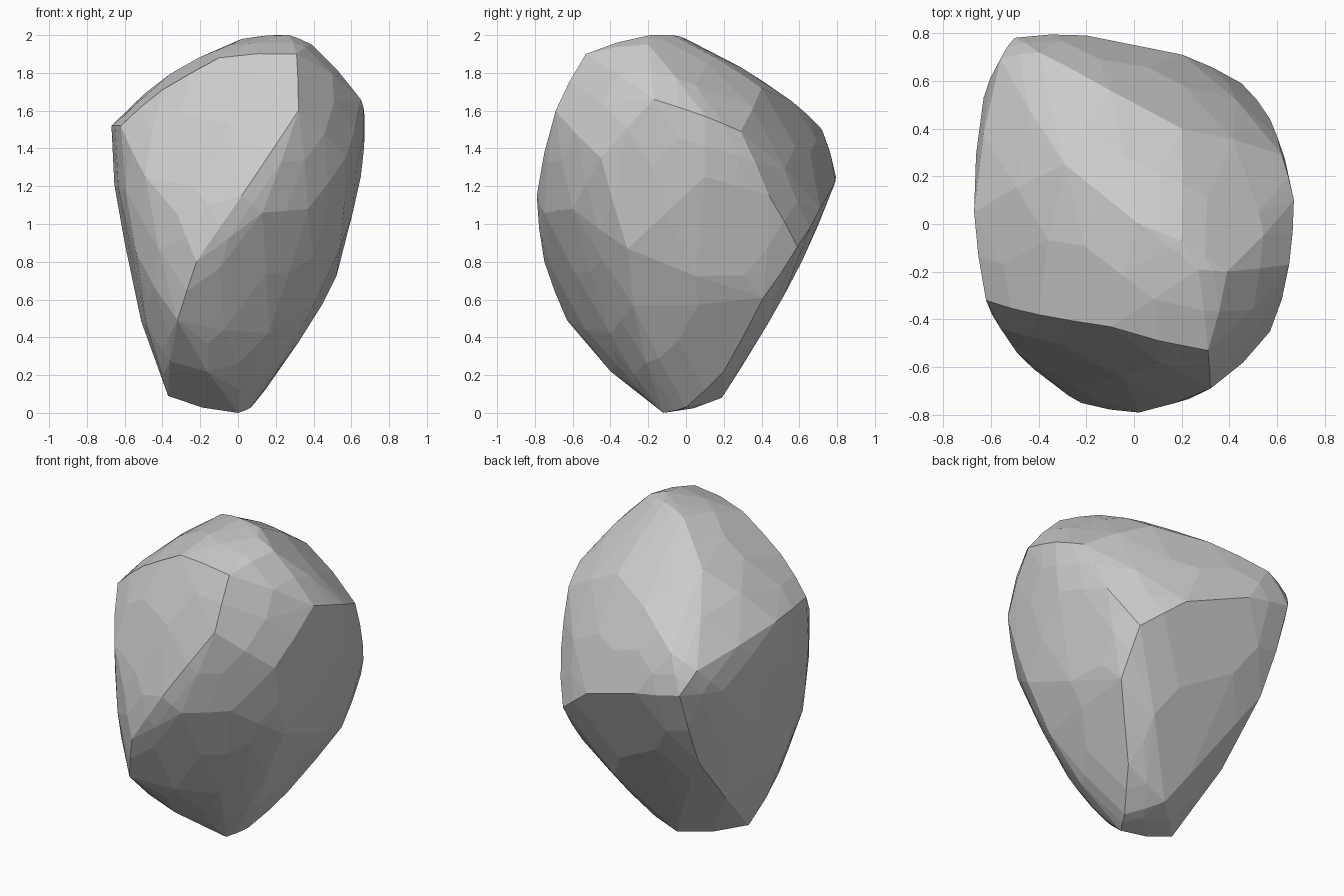
import bpy, bmesh, math

if "Cube" in bpy.data.objects:
    bpy.data.objects.remove(bpy.data.objects["Cube"])

# Corner points of the boulder, grouped by ridge
top_ridge = [(.27, -.19, 2), (.2, -.07, 2), (.02, 0, 1.98), (-.29, .25, 1.83),
             (-.56, .69, 1.42), (-.4, .72, 1.5), (-.1, .56, 1.65), (.2, .4, 1.72)]
front_rim = [(.39, -.2, 1.95), (-.62, -.32, 1.52), (-.4, -.38, 1.71), (-.1, -.43, 1.88),
             (.31, -.53, 1.9), (.32, -.69, 1.6)]
right_side = [(.65, -.17, 1.66), (.67, .1, 1.57), (.62, .29, 1.49), (.65, .1, 1.25),
              (.57, .44, 1.15), (.45, .59, .88), (.57, -.45, 1.35), (.37, -.6, 1.08),
              (.54, -.31, .87), (.54, .2, .85), (.4, -.28, .57)]
front_ridge = [(.02, -.79, 1.15), (-.22, -.75, .8), (-.32, -.63, .49),
               (-.4, -.36, .33), (.13, -.75, 1.06), (.16, -.4, .42), (0, -.37, .26)]
left_side = [(-.32, -.68, 1.05), (-.49, -.54, 1.25), (-.54, -.42, .85), (-.67, .05, 1.52),
             (-.6, .18, .9), (-.63, .53, 1.25)]
back_side = [(-.5, .78, 1.28), (-.2, .79, 1.22), (.2, .71, 1.08), (-.48, .56, .77),
             (-.26, .39, .42), (.44, .41, .61), (.21, .2, .22)]
base = [(-.07, .19, .08), (-.37, -.1, .09), (.07, 0, .03), (0, -.12, 0)]


def convex_shell(bm, points):
    """Fill an empty bmesh with the convex shell around some points."""
    for p in points:
        bm.verts.new(p)
    bmesh.ops.convex_hull(bm, input=list(bm.verts))
    bmesh.ops.delete(bm, geom=[v for v in bm.verts if not v.link_faces], context='VERTS')
    bmesh.ops.recalc_face_normals(bm, faces=list(bm.faces))


# Boulder: faceted convex shell around the ridges
bm = bmesh.new()
convex_shell(bm, top_ridge + front_rim + right_side + front_ridge
             + left_side + back_side + base)

# Slightly worn facets: split each edge and push it out a little
bmesh.ops.subdivide_edges(bm, edges=list(bm.edges), cuts=1, smooth=0.2, use_grid_fill=True)
worn = [(v.co.x, v.co.y, min(max(v.co.z, 0), 2)) for v in bm.verts]
bm.clear()
convex_shell(bm, worn)
bmesh.ops.dissolve_limit(bm, angle_limit=math.radians(3),
                         verts=list(bm.verts), edges=list(bm.edges))

mesh = bpy.data.meshes.new("boulder")
bm.to_mesh(mesh)
bm.free()
bpy.context.collection.objects.link(bpy.data.objects.new("boulder", mesh))
